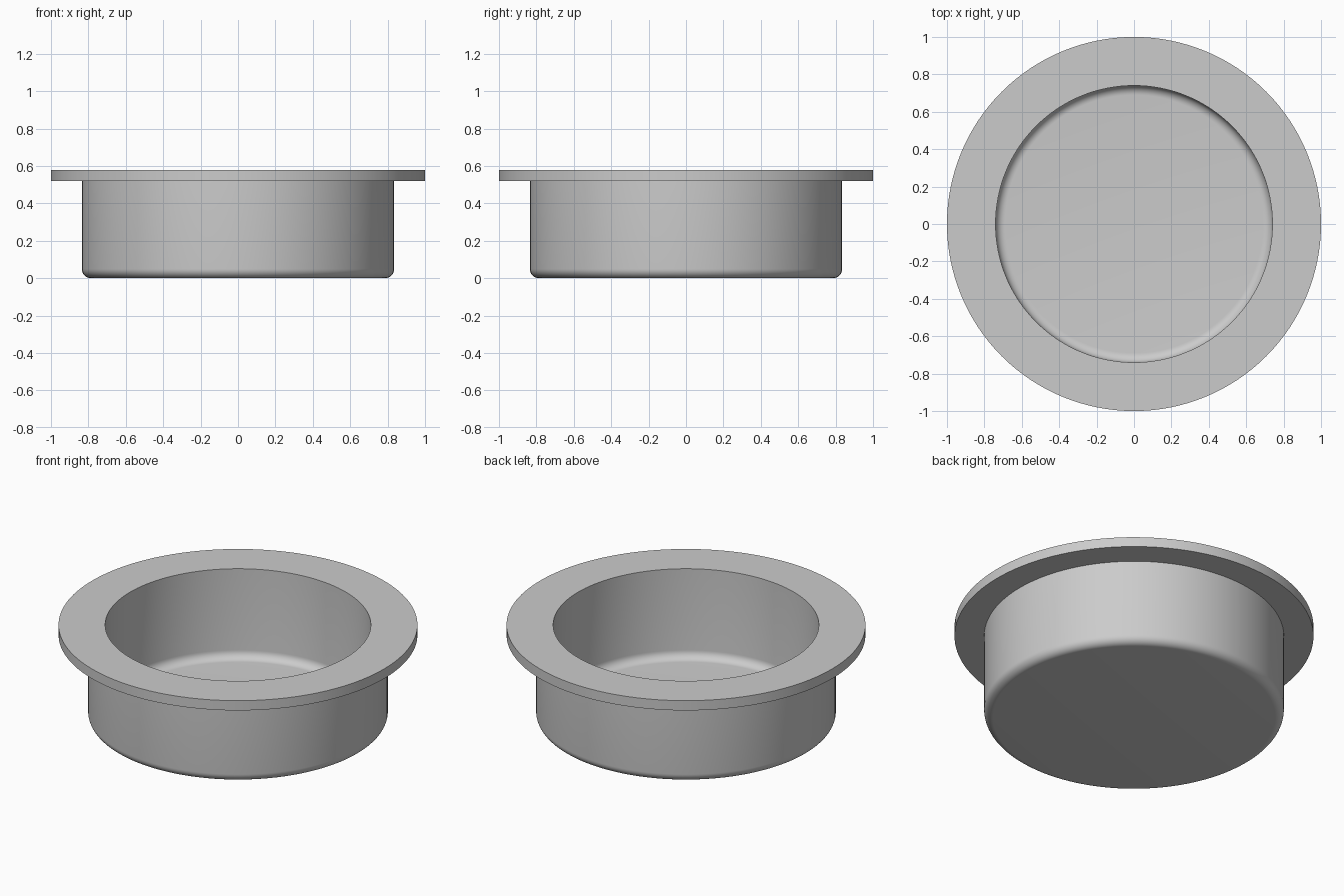
import bpy, bmesh, math
from math import sin, cos, pi

old = bpy.data.objects.get("Cube")
if old:
    bpy.data.objects.remove(old, do_unlink=True)

SEGMENTS = 128
HEIGHT, LIP_BASE, FLOOR = 0.58, 0.52, 0.03
LIP_R, OUTER_R, INNER_R = 1.0, 0.835, 0.74
FILLET = 0.05

grey = bpy.data.materials.new("plain grey")
grey.use_nodes = True
colour = (0.6, 0.6, 0.6, 1)
grey.diffuse_color = colour
grey.node_tree.nodes["Principled BSDF"].inputs["Base Color"].default_value = colour


def fillet(radius, base, size, outward):
    """Quarter round from a flat disc up into a vertical wall."""
    arc = [(radius - size + size * sin(a), base + size - size * cos(a))
           for a in (i * pi / 16 for i in range(9))]
    return arc if outward else arc[::-1]


# Cross-section: underside, outer wall, flange lip, inner wall, floor
profile = [(0, 0)]
profile += fillet(OUTER_R, 0, FILLET, True)
profile += [(OUTER_R, LIP_BASE), (LIP_R, LIP_BASE), (LIP_R, HEIGHT), (INNER_R, HEIGHT)]
profile += fillet(INNER_R, FLOOR, FILLET, False)
profile += [(0, FLOOR)]

# Flanged cup turned around the vertical axis
bm = bmesh.new()
verts = [bm.verts.new((r, 0, z)) for r, z in profile]
edges = [bm.edges.new(pair) for pair in zip(verts, verts[1:])]
bmesh.ops.spin(bm, geom=verts + edges, cent=(0, 0, 0), axis=(0, 0, 1),
               angle=2 * pi, steps=SEGMENTS, use_duplicate=False)
bmesh.ops.remove_doubles(bm, verts=bm.verts, dist=0.0001)
bmesh.ops.recalc_face_normals(bm, faces=bm.faces)
mesh = bpy.data.meshes.new("flanged_cup")
bm.to_mesh(mesh)
bm.free()
mesh.materials.append(grey)
cup = bpy.data.objects.new("flanged_cup", mesh)
bpy.context.collection.objects.link(cup)

# Smooth curves, crisp rim edges
bpy.ops.object.select_all(action="DESELECT")
cup.select_set(True)
bpy.context.view_layer.objects.active = cup
bpy.ops.object.shade_smooth_by_angle(angle=math.radians(30))
